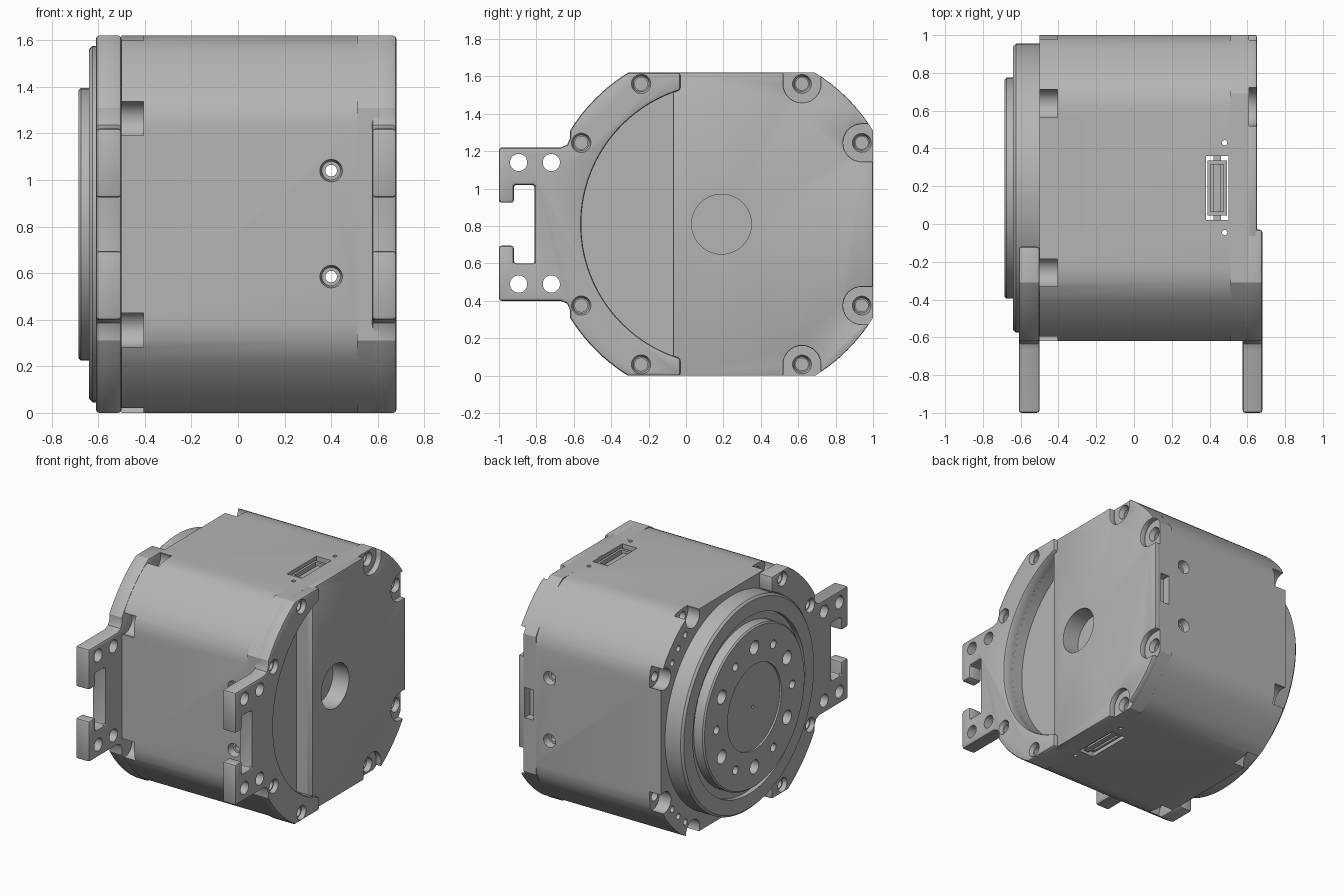
import bpy, bmesh
from math import cos, sin, radians, degrees, acos, atan2, pi
from mathutils import Vector, Matrix

cube = bpy.data.objects.get("Cube")
if cube:
    bpy.data.objects.remove(cube, do_unlink=True)

grey = bpy.data.materials.new("machined_grey")
grey.use_nodes = True
grey.diffuse_color = (0.46, 0.46, 0.46, 1)
grey.node_tree.nodes["Principled BSDF"].inputs["Base Color"].default_value = (0.46, 0.46, 0.46, 1)

CY, CZ, HALF, R = 0.19, 0.81, 0.81, 0.952   # axis position, half width, corner radius
A0 = degrees(atan2(0.5, HALF))


def make(name, bm):
    bmesh.ops.recalc_face_normals(bm, faces=bm.faces)
    me = bpy.data.meshes.new(name)
    bm.to_mesh(me)
    bm.free()
    me.materials.append(grey)
    ob = bpy.data.objects.new(name, me)
    bpy.context.collection.objects.link(ob)
    return ob


def prism(name, pts, x0, x1):
    """Extrude a (y, z) outline along x."""
    bm = bmesh.new()
    lo = [bm.verts.new((x0, y, z)) for y, z in pts]
    hi = [bm.verts.new((x1, y, z)) for y, z in pts]
    bm.faces.new(lo)
    bm.faces.new(hi)
    for i in range(len(pts)):
        j = (i + 1) % len(pts)
        bm.faces.new((lo[i], lo[j], hi[j], hi[i]))
    return make(name, bm)


def cyl(p0, p1, r0, r1=None, seg=32):
    p0, p1 = Vector(p0), Vector(p1)
    d = p1 - p0
    m = Matrix.Translation((p0 + p1) / 2) @ d.to_track_quat('Z', 'Y').to_matrix().to_4x4()
    bm = bmesh.new()
    bmesh.ops.create_cone(bm, cap_ends=True, segments=seg, radius1=r0,
                          radius2=r0 if r1 is None else r1, depth=d.length, matrix=m)
    return make("cutter", bm)


def box(x0, x1, y0, y1, z0, z1, name="cutter"):
    return prism(name, [(y0, z0), (y1, z0), (y1, z1), (y0, z1)], x0, x1)


def apply(ob, mod):
    bpy.context.view_layer.objects.active = ob
    bpy.ops.object.modifier_apply(modifier=mod.name)


def cut(ob, *cutters):
    for c in cutters:
        mod = ob.modifiers.new("cut", 'BOOLEAN')
        mod.operation, mod.solver, mod.object = 'DIFFERENCE', 'EXACT', c
        apply(ob, mod)
        bpy.data.objects.remove(c, do_unlink=True)


def bevel(ob, width, angle=50):
    mod = ob.modifiers.new("bevel", 'BEVEL')
    mod.width, mod.segments = width, 2
    mod.limit_method, mod.angle_limit = 'ANGLE', radians(angle)
    apply(ob, mod)


def arc(r, a, b, n):
    return [(CY + r * cos(radians(a + (b - a) * i / n)),
             CZ + r * sin(radians(a + (b - a) * i / n))) for i in range(n + 1)]


def section(soft=False):
    """Square with arced corners; soft blends the arcs into the flats."""
    pts = []
    for q in range(4):
        inset = 5 if soft else 0
        corner = arc(R, A0 + inset, 90 - A0 - inset, 8)
        if soft:
            corner = [(CY + HALF, CZ + 0.43)] + corner + [(CY + 0.43, CZ + HALF)]
            corner.insert(1, (CY + 0.8, CZ + 0.5))
            corner.insert(-1, (CY + 0.5, CZ + 0.8))
        for y, z in corner:
            v = Matrix.Rotation(q * pi / 2, 2) @ Vector((y - CY, z - CZ))
            pts.append((v.x + CY, v.y + CZ))
    return pts


# Screw positions, four on the front half and four on the back half
screws = [(CY + sy * a, CZ + sz * b) for sy in (-1, 1) for sz in (-1, 1)
          for a, b in ((0.75, 0.435), (0.43, 0.75))]
front_screws = [s for s in screws if s[0] < CY]
back_screws = [s for s in screws if s[0] > CY]

# Main body with corner notches, through holes and connector shaft
body = prism("main_body", section(True), -0.5, 0.52)
for y, z in screws:
    d = Vector((y - CY, z - CZ)).normalized() * 0.03
    cut(body, cyl((-0.6, y + d.x, z + d.y), (-0.405, y + d.x, z + d.y), 0.078),
        cyl((-0.45, y, z), (-0.3, y, z), 0.035))
for sz in (-1, 1):
    for a in (38, 45, 52):
        y, z = arc(0.865, sz * a, sz * a, 1)[0]
        cut(body, cyl((-0.6, y, z), (-0.44, y, z), 0.022, seg=16))
for z in (1.04, 0.585):
    cut(body, cyl((0.4, -1, z), (0.4, 1.5, z), 0.025),
        cyl((0.4, -0.63, z), (0.4, -0.57, z), 0.05, 0.04),
        cyl((0.4, 1.01, z), (0.4, 0.95, z), 0.05, 0.04))
cut(body, box(0.38, 0.5, 0.02, 0.36, -1, 3))
for y in (0.43, -0.045):
    cut(body, cyl((0.48, y, -1), (0.48, y, 3), 0.014, seg=16))

# Connector sockets on top and bottom
for name, z0, z1, p0, p1 in (("top_socket", 1.44, 1.6, 1.5, 1.7),
                             ("bottom_socket", 0.02, 0.18, -0.1, 0.12)):
    socket = box(0.388, 0.492, 0.045, 0.335, z0, z1, name)
    cut(socket, box(0.405, 0.475, 0.065, 0.315, p0, p1))
    box(0.42, 0.46, 0.015, 0.365, z0, z1 - 0.02, name + "_tabs")

# Rear collar, opened on the front side to leave a crescent recess
collar = prism("rear_collar", section(), 0.51, 0.61)
recess_a = degrees(acos(-0.26 / 0.75))
cut(collar, prism("cutter", arc(0.75, recess_a, 360 - recess_a, 40), 0.4, 0.7),
    cyl((0.45, CY, CZ), (0.8, CY, CZ), 0.16, seg=48),
    box(0.53, 0.6, 0.94, 1.1, 0.7, 0.92))
for y, z in back_screws:
    cut(collar, cyl((0.615, y, z), (0.575, y, z), 0.052, 0.04),
        cyl((0.62, y, z), (0.54, y, z), 0.033))

# Rear cap plate, scalloped around the back screws
cap = prism("rear_cap", section(), 0.6, 0.65)
cut(cap, box(0.5, 0.8, -1, -0.07, -1, 3))
for y, z in back_screws:
    upright = abs(z - CZ) > 0.6
    a = atan2(z - CZ, 0) if upright else 0
    scallop = [(y + 0.1 * cos(a + pi / 2 + pi * i / 16),
                z + 0.1 * sin(a + pi / 2 + pi * i / 16)) for i in range(17)]
    out = Vector((cos(a), sin(a))) * 0.3
    ends = [scallop[-1], scallop[0]]
    scallop += [(p[0] + out.x, p[1] + out.y) for p in ends]
    cut(cap, prism("cutter", scallop, 0.5, 0.8))
bevel(cap, 0.01)
cut(cap, cyl((0.45, CY, CZ), (0.8, CY, CZ), 0.16, seg=48))


def bracket(name, x0, x1, y_end, r_in, face_x):
    """Crescent flange with a slotted mounting tab at the front."""
    upper = [(-0.81, 0.21), (-0.92, 0.21), (-0.92, 0.115), (-1, 0.115),
             (-1, 0.41), (-0.67, 0.41), (-0.635, 0.425), (-0.62, 0.46)]
    upper = [(y, z + CZ) for y, z in upper]
    upper += arc(R, 180 - A0, 90 + A0, 10) + [(y_end, CZ + HALF)]
    inner = arc(r_in, degrees(acos((y_end - CY) / r_in)), 180, 24)
    upper += inner[:-1]
    lower = [(y, 2 * CZ - z) for y, z in reversed(upper)]
    ob = prism(name, upper + [inner[-1]] + lower, x0, x1)
    bevel(ob, 0.014)
    for y in (-0.895, -0.72):
        for z in (1.14, 0.49):
            cut(ob, cyl((x0 - 0.1, y, z), (x1 + 0.1, y, z), 0.046))
    s = 1 if face_x > 0 else -1
    for y, z in front_screws:
        cut(ob, cyl((face_x + s * 0.01, y, z), (face_x - s * 0.03, y, z), 0.055, 0.042),
            cyl((face_x + s * 0.02, y, z), (face_x - s * 0.09, y, z), 0.034))
    return ob


bracket("rear_bracket", 0.575, 0.68, -0.03, 0.75, 0.68)
bracket("output_bracket", -0.61, -0.5, -0.12, 0.765, -0.61)

# Output flange, turned from a profile of (x, radius)
profile = [(-0.48, 0), (-0.48, 0.765), (-0.625, 0.765), (-0.64, 0.75), (-0.64, 0.645),
           (-0.605, 0.645), (-0.605, 0.585), (-0.675, 0.585), (-0.685, 0.575),
           (-0.685, 0.31), (-0.672, 0.31), (-0.672, 0)]
bm = bmesh.new()
vs = [bm.verts.new((x, CY, CZ + r)) for x, r in profile]
es = [bm.edges.new(e) for e in zip(vs, vs[1:])]
bmesh.ops.spin(bm, geom=vs + es, cent=(0, CY, CZ), axis=(1, 0, 0),
               angle=2 * pi, steps=96, use_duplicate=False)
bmesh.ops.remove_doubles(bm, verts=bm.verts, dist=1e-4)
flange = make("output_flange", bm)
for i in range(12):
    y, z = arc(0.435, 90 + i * 30, 90 + i * 30, 1)[0]
    cut(flange, cyl((-0.75, y, z), (-0.56, y, z), 0.03 if i % 2 else 0.05, seg=24))
cut(flange, cyl((-0.75, CY, CZ), (-0.6, CY, CZ), 0.01, seg=12))

# Smooth the rounded surfaces, keep machined edges crisp
bpy.ops.object.select_all(action='DESELECT')
for ob in bpy.context.collection.objects:
    if ob.type == 'MESH' and grey.name in ob.data.materials:
        ob.select_set(True)
        bpy.context.view_layer.objects.active = ob
bpy.ops.object.shade_smooth_by_angle(angle=radians(28))
